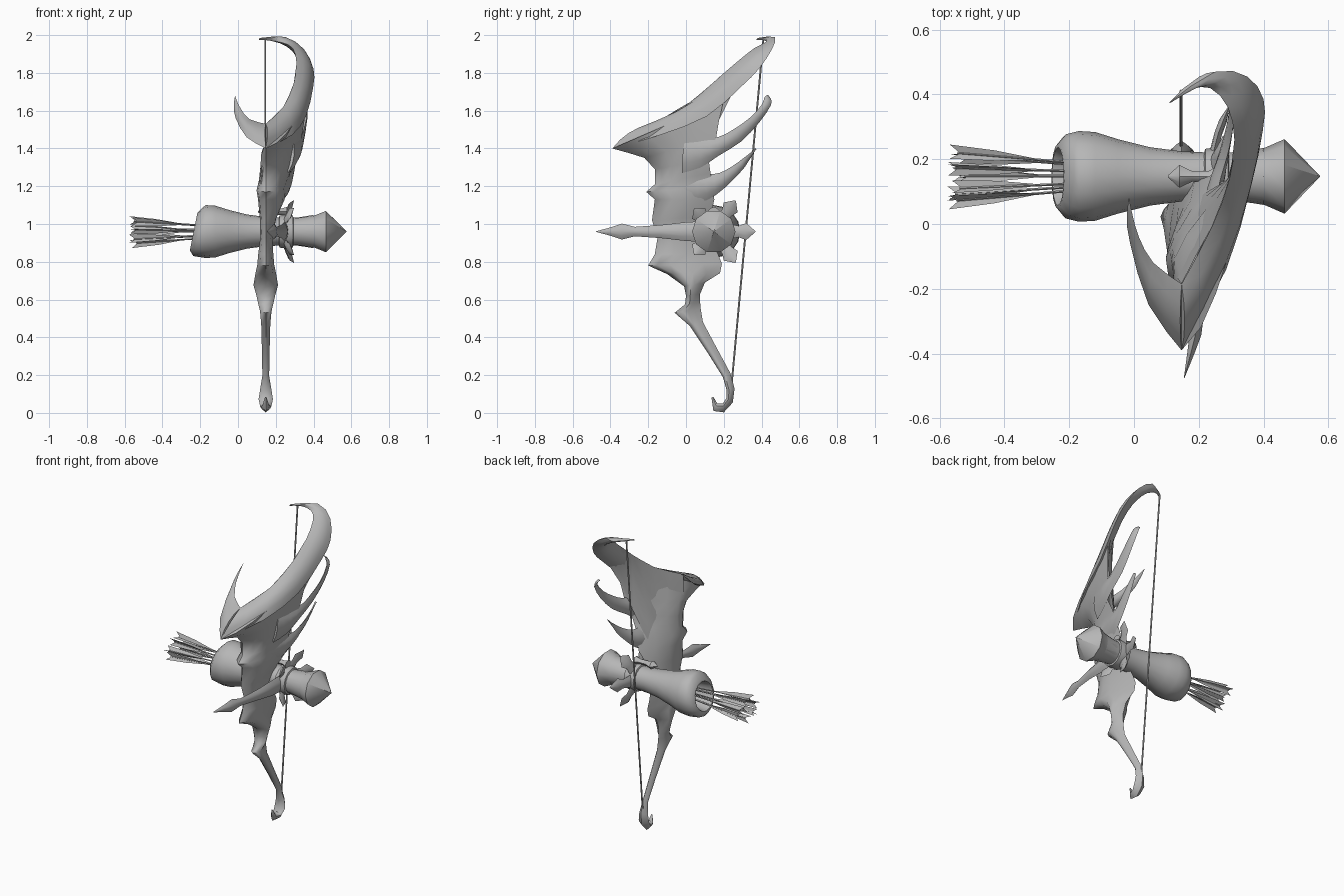
import bpy, bmesh, math, random
from mathutils import Vector as V

if "Cube" in bpy.data.objects:
    bpy.data.objects.remove(bpy.data.objects["Cube"])

random.seed(4)
grey = bpy.data.materials.new("plain grey")
grey.diffuse_color = (0.47, 0.47, 0.47, 1)
grey.use_nodes = True
grey.node_tree.nodes["Principled BSDF"].inputs["Base Color"].default_value = grey.diffuse_color


def finish(name, bm, angle=40):
    bmesh.ops.remove_doubles(bm, verts=bm.verts, dist=0.0004)
    bmesh.ops.recalc_face_normals(bm, faces=bm.faces)
    me = bpy.data.meshes.new(name)
    bm.to_mesh(me)
    bm.free()
    me.materials.append(grey)
    ob = bpy.data.objects.new(name, me)
    bpy.context.collection.objects.link(ob)
    bpy.ops.object.select_all(action='DESELECT')
    ob.select_set(True)
    bpy.context.view_layer.objects.active = ob
    bpy.ops.object.shade_smooth_by_angle(angle=math.radians(angle))
    return ob


def loft(name, rings, angle=40):
    """Skin closed rings of equal length and cap both ends."""
    bm = bmesh.new()
    rows = [[bm.verts.new(p) for p in r] for r in rings]
    n = len(rows[0])
    for a, b in zip(rows, rows[1:]):
        for i in range(n):
            bm.faces.new((a[i], a[(i + 1) % n], b[(i + 1) % n], b[i]))
    bm.faces.new(rows[0])
    bm.faces.new(rows[-1])
    return finish(name, bm, angle)


def halve(pts):
    """Insert a smooth in-between point on every span."""
    out = [pts[0]]
    for i in range(len(pts) - 1):
        a, b = pts[i], pts[i + 1]
        p, q = pts[max(i - 1, 0)], pts[min(i + 2, len(pts) - 1)]
        out += [(a + b) * 0.5625 - (p + q) * 0.0625, b]
    return out


def blade(name, pairs, t, angle=40, smooth=False):
    """Lens-section blade between matching points of two edges."""
    A, B = [V(a) for a, b in pairs], [V(b) for a, b in pairs]
    if smooth:
        A, B = halve(A), halve(B)
    P = list(zip(A, B))
    mids = [(a + b) / 2 for a, b in P]
    width = max((a - b).length for a, b in P)
    rings, nrm = [], V((1, 0, 0))
    for i, (a, b) in enumerate(P):
        tan = mids[min(i + 1, len(P) - 1)] - mids[max(i - 1, 0)]
        c = (b - a).cross(tan)
        if c.length > 1e-6:
            c.normalize()
            nrm = c
        k = t * min(1, (a - b).length / width * 1.5)
        top = [a.lerp(b, s) + nrm * k * h for s, h in ((.25, .75), (.5, 1), (.75, .75))]
        low = [a.lerp(b, s) - nrm * k * h for s, h in ((.75, .75), (.5, 1), (.25, .75))]
        rings.append([a] + top + [b] + low)
    return loft(name, rings, angle)


CX, CY, CZ = 0.147, 0.147, 0.96

# Wing membrane, grip and lower limb: front y,z / back y,z / sideways sweep / half thickness
rows = [
    (-.39, 1.40, .20, 1.655, .22, .012), (-.30, 1.375, .175, 1.55, .205, .025),
    (-.22, 1.35, .16, 1.46, .19, .04),
    (-.165, 1.29, .12, 1.34, .165, .045), (-.165, 1.21, .13, 1.27, .13, .05),
    (-.21, 1.17, .14, 1.20, .11, .06), (-.165, 1.13, .15, 1.13, .09, .05),
    (-.18, 1.02, .13, 1.04, .04, .035), (-.15, .93, .13, .93, .01, .03),
    (-.165, .84, .17, .84, 0, .04), (-.20, .78, .19, .79, 0, .045),
    (-.10, .735, .18, .74, 0, .055), (-.01, .67, .10, .69, 0, .065),
    (0, .62, .075, .63, 0, .05), (-.005, .575, .075, .585, 0, .04),
    (-.06, .53, .078, .55, 0, .03),
    (.02, .46, .09, .48, 0, .024), (.12, .31, .17, .33, 0, .02),
    (.195, .19, .235, .21, 0, .018), (.215, .12, .257, .13, 0, .03),
    (.215, .08, .248, .055, 0, .038), (.195, .05, .20, .003, 0, .03),
    (.165, .05, .145, .01, 0, .018), (.145, .085, .135, .08, 0, .004)]
rings = []
for fy, fz, by, bz, k, t in rows:
    side = [[], []]
    for u, h in ((0, 0), (.12, .7), (.3, 1), (.5, .85), (.75, .5), (1, 0)):
        y, z = fy + (by - fy) * u, fz + (bz - fz) * u
        # the left flank stays near the middle longer than the right one
        side[0].append((CX + k * u ** 1.9 - t * h, y, z))
        side[1].append((CX + k * u ** 0.65 + t * h * (.5 if k > .1 else 1), y, z))
    rings.append(side[0] + side[1][-2:0:-1])
loft("wing_and_limb", rings, 50)

# Great curled blade along the top of the wing
inner = [(CX, -.185, 1.53), (.24, -.01, 1.62), (.295, .14, 1.745), (.31, .26, 1.85),
         (.29, .36, 1.93), (.235, .42, 1.96), (.165, .415, 1.972), (.11, .373, 1.975)]
outer = [(CX, -.39, 1.40), (.285, -.14, 1.47), (.36, .11, 1.57), (.398, .29, 1.725),
         (.40, .385, 1.82), (.35, .455, 1.925), (.25, .47, 1.99), (.115, .38, 1.985)]
blade("upper_blade", list(zip(inner, outer)), .025, 40, True)

# Hollow inner face of the wing, hanging from the blade's inner edge
blade("wing_lining", [((CX, -.185, 1.53), (.115, -.13, 1.13)),
                      ((.19, -.10, 1.57), (.135, -.06, 1.13)),
                      ((.24, -.01, 1.62), (.165, .02, 1.13)),
                      ((.272, .07, 1.685), (.21, .09, 1.17)),
                      ((.295, .14, 1.745), (.285, .13, 1.36)),
                      ((.302, .19, 1.79), (.345, .17, 1.54)),
                      ((.31, .26, 1.85), (.385, .24, 1.68))], .004, 50)

# Short horn on the other side of the prow
blade("side_horn", [((CX, -.185, 1.53), (CX, -.39, 1.40)),
                    ((.06, -.12, 1.555), (.045, -.25, 1.46)),
                    ((.015, -.04, 1.61), (-.012, -.06, 1.56)),
                    ((-.005, .03, 1.65), (-.022, .02, 1.625)),
                    ((-.015, .08, 1.68), (-.016, .08, 1.678))], .022, 40, True)

# Wing fingers: upper edge y,z / lower edge y,z / x
fingers = {
    "upper_finger": [(.0, 1.47, -.02, 1.27, .275), (.09, 1.46, .08, 1.30, .305),
                     (.17, 1.46, .17, 1.36, .325),
                     (.25, 1.50, .29, 1.435, .34), (.335, 1.56, .39, 1.54, .355),
                     (.40, 1.63, .45, 1.63, .355), (.415, 1.67, .448, 1.665, .34),
                     (.43, 1.682, .435, 1.68, .325)],
    "lower_finger": [(-.02, 1.29, -.02, 1.10, .22), (.06, 1.27, .07, 1.11, .24),
                     (.15, 1.265, .16, 1.155, .262),
                     (.21, 1.285, .24, 1.225, .28), (.28, 1.33, .31, 1.30, .295),
                     (.37, 1.40, .372, 1.398, .305)]}
for name, st in fingers.items():
    blade(name, [((x + .008, a, b), (x - .008, c, d)) for a, b, c, d, x in st], .024, 40, True)


# Quiver: profile turned around the x axis, mouth cut on a slant
def turned(name, profile, sides, angle=40):
    bm = bmesh.new()
    rs = []
    for x, r in profile:
        ring = []
        for i in range(sides):
            a = 2 * math.pi * i / sides
            slant = .2 * r * math.sin(a) if x < -.2 else 0
            ring.append(bm.verts.new((x + slant, CY + r * math.cos(a), CZ + r * math.sin(a))))
        rs.append(ring)
    for a, b in zip(rs, rs[1:]):
        for i in range(sides):
            j = (i + 1) % sides
            bm.faces.new((a[i], a[j], b[j], b[i]))
    return finish(name, bm, angle)


turned("quiver_body", [(-.06, .0005), (-.06, .07), (-.22, .085), (-.235, .09), (-.235, .10),
                       (-.21, .13), (-.17, .14), (-.12, .137), (-.05, .115), (.05, .09),
                       (.15, .077), (.25, .073), (.32, .075), (.40, .088)], 16, 50)
turned("quiver_cap", [(.30, .074), (.40, .087), (.465, .115), (.575, .0005)], 10)
turned("guard_collar", [(.215, .07), (.22, .085), (.255, .09), (.29, .085), (.295, .07)], 12)

# Petals around the collar
for i, (deg, length) in enumerate([(0, .22), (55, .20), (-55, .20), (130, .16), (-130, .16)]):
    a = math.radians(deg)
    d, w = V((0, math.cos(a), math.sin(a))), V((0, -math.sin(a), math.cos(a)))
    c = V((0, CY, CZ))
    st = []
    for s, hw, x in ((.25, .045, .24), (.6, .03, .26), (.78, .045, .275), (1, .003, .295)):
        p = c + d * length * s + V((x, 0, 0))
        st.append((p - w * hw, p + w * hw))
    blade("petal_%d" % i, st, .012, 30)

# Long guard spike to the front
blade("front_spike", [((x, y, CZ - h), (x, y, CZ + h)) for x, y, h in (
    (.25, .10, .055), (.245, .0, .05), (.23, -.13, .035), (.205, -.27, .025),
    (.19, -.34, .042), (.175, -.40, .022), (.155, -.475, .002))], .018, 30)

# Small clasp on top of the quiver
blade("clasp", [((x, CY - h, 1.065), (x, CY + h, 1.065)) for x, h in (
    (.105, .003), (.14, .035), (.18, .016), (.23, .016), (.26, .035))], .025)


# Bow string
def rod(bm, p, q, r, n):
    p, q = V(p), V(q)
    rot = (q - p).to_track_quat('Z', 'Y').to_matrix().to_4x4()
    rot.translation = (p + q) / 2
    bmesh.ops.create_cone(bm, cap_ends=True, segments=n, radius1=r, radius2=r,
                          depth=(q - p).length, matrix=rot)


bm = bmesh.new()
rod(bm, (.145, .235, .08), (.145, .41, 1.98), .005, 6)
finish("bow_string", bm)

# Arrows: thin shafts, three flat vanes each
bm = bmesh.new()
for i in range(8):
    a = 2 * math.pi * i / 7 + .3
    off = V((0, math.cos(a), math.sin(a) * .8)) * (1 if i < 7 else 0)
    p = V((-.08, CY, CZ)) + off * .035
    q = V((-.535 + random.uniform(-.02, .02), CY, CZ)) + off * .075
    rod(bm, p, q, .004, 4)
    for k in range(3):
        b = a + 2 * math.pi * k / 3
        up = V((0, math.cos(b), math.sin(b)))
        pts = [p.lerp(q, s) + up * h for s, h in ((.42, 0), (.75, .019), (1.05, .026), (.98, 0))]
        bm.faces.new([bm.verts.new(v) for v in pts])
finish("arrows", bm, 20)
